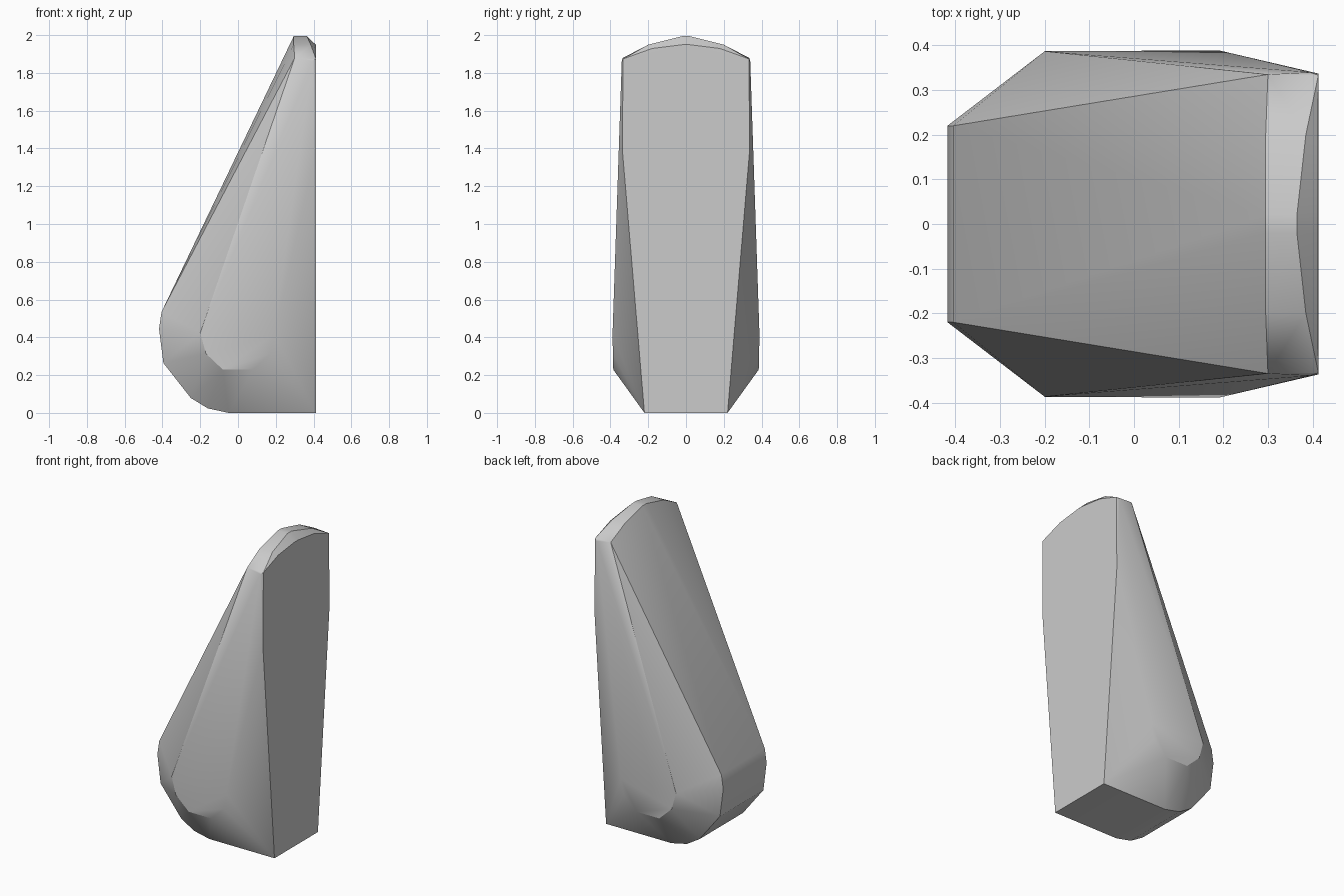
import bpy, bmesh, math

cube = bpy.data.objects.get("Cube")
if cube:
    bpy.data.objects.remove(cube, do_unlink=True)

# Plain grey material
grey = bpy.data.materials.new("plain grey")
grey.use_nodes = True
colour = (0.6, 0.6, 0.6, 1)
grey.diffuse_color = colour
grey.node_tree.nodes["Principled BSDF"].inputs["Base Color"].default_value = colour

# Half profile corners (x, y, z), mirrored across y
flat_side = [(.413, .22, .006), (.413, .337, 1.4), (.413, .333, 1.88)]
crown = [(.30, .335, 1.885), (.395, .34, 1.87), (.295, .2, 1.955), (.385, .2, 1.955),
         (.412, .18, 1.935), (.295, .02, 2), (.365, .02, 2), (.412, .02, 1.955)]
cheek = [(-.08, .385, .235), (.08, .385, .235), (.17, .387, .32), (.19, .389, .42),
         (-.17, .387, .32), (-.2, .387, .43)]
nose = [(-.405, .22, .54), (-.418, .22, .45), (-.395, .22, .27), (-.25, .22, .085),
        (-.16, .22, .03), (-.05, .22, .006)]

# Convex block wrapped around the corners
bm = bmesh.new()
for x, y, z in flat_side + crown + cheek + nose:
    for side in (1, -1):
        bm.verts.new((x, y * side, z))
hull = bmesh.ops.convex_hull(bm, input=bm.verts)
loose = [v for v in bm.verts if not v.link_faces]
bmesh.ops.delete(bm, geom=loose, context='VERTS')
bmesh.ops.dissolve_limit(bm, angle_limit=math.radians(1), verts=bm.verts, edges=bm.edges)
bmesh.ops.recalc_face_normals(bm, faces=bm.faces)
low = min(v.co.z for v in bm.verts)
bmesh.ops.translate(bm, verts=bm.verts, vec=(0, 0, -low))

mesh = bpy.data.meshes.new("wedge_block")
bm.to_mesh(mesh)
bm.free()
mesh.materials.append(grey)
block = bpy.data.objects.new("wedge_block", mesh)
bpy.context.collection.objects.link(block)

# Soft facets with sharp main corners
bpy.context.view_layer.objects.active = block
block.select_set(True)
bpy.ops.object.shade_smooth_by_angle(angle=math.radians(30))
